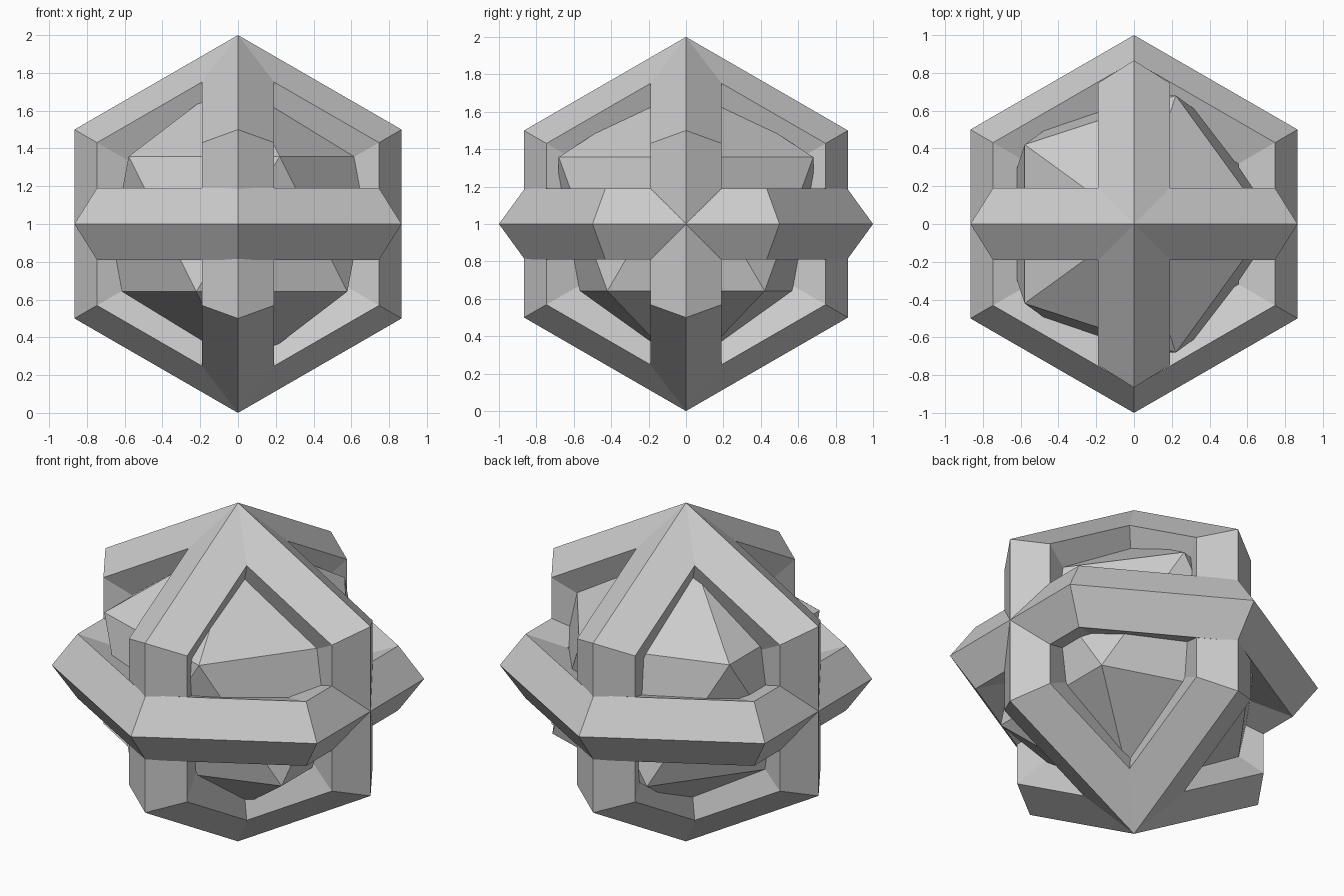
import bpy
from math import pi

cube = bpy.data.objects.get("Cube")
if cube:
    bpy.data.objects.remove(cube, do_unlink=True)

# One plain grey for every part
COLOUR = (0.6, 0.6, 0.6, 1)
grey = bpy.data.materials.new("light_grey")
grey.use_nodes = True
grey.diffuse_color = COLOUR
grey.node_tree.nodes["Principled BSDF"].inputs["Base Color"].default_value = COLOUR

CENTRE = (0, 0, 1)


def finish(name):
    """Name the new part, colour it and keep its faces flat."""
    part = bpy.context.object
    part.name = part.data.name = name
    part.data.materials.clear()
    part.data.materials.append(grey)
    bpy.ops.object.shade_flat()


# Three crossing hexagonal rings with five-sided cross-sections
RINGS = {
    "horizontal_ring": (0, 0, pi / 2),
    "front_facing_ring": (0, pi / 2, pi / 2),
    "side_facing_ring": (0, pi / 2, 0),
}
for name, rotation in RINGS.items():
    bpy.ops.mesh.primitive_torus_add(
        major_segments=6, minor_segments=5, major_radius=0.8,
        minor_radius=0.2, location=CENTRE, rotation=rotation)
    finish(name)

# Twenty-sided core held inside the rings
bpy.ops.mesh.primitive_ico_sphere_add(subdivisions=1, radius=0.8, location=CENTRE)
finish("faceted_core")
